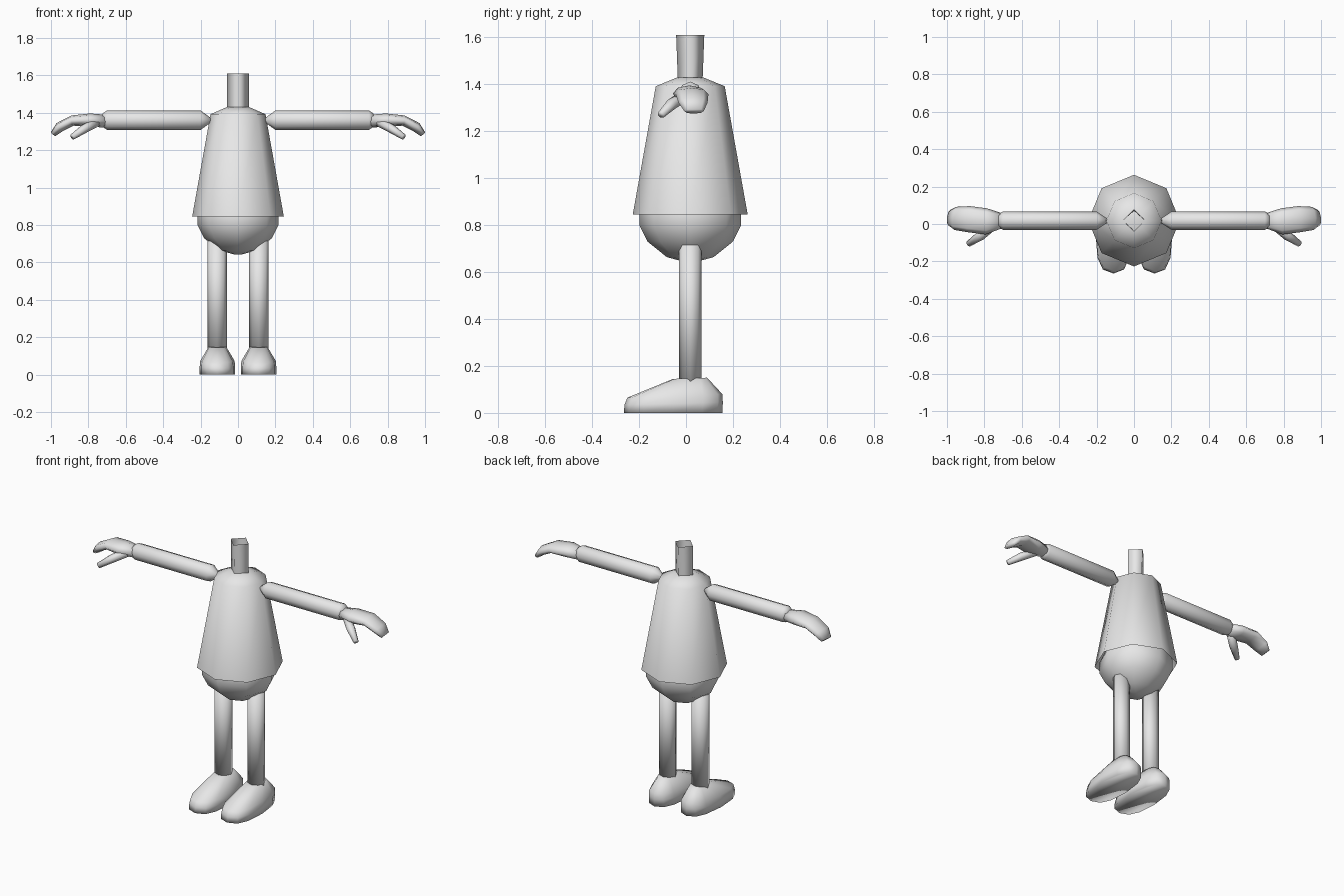
import bpy, bmesh, math
from mathutils import Vector

if "Cube" in bpy.data.objects:
    bpy.data.objects.remove(bpy.data.objects["Cube"])

grey = bpy.data.materials.new("plain_grey")
grey.diffuse_color = (0.8, 0.8, 0.8, 1)
grey.use_nodes = True
grey.node_tree.nodes["Principled BSDF"].inputs["Base Color"].default_value = grey.diffuse_color


def skin(name, rings, cap_start=True, cap_end=True, mirror=False):
    """Bridge a list of equal-length vertex rings into a smooth surface."""
    bm = bmesh.new()
    loops = [[bm.verts.new(p) for p in ring] for ring in rings]
    n = len(loops[0])
    for a, b in zip(loops, loops[1:]):
        for i in range(n):
            j = (i + 1) % n
            bm.faces.new((a[i], a[j], b[j], b[i]))
    if cap_start:
        bm.faces.new(loops[0][::-1])
    if cap_end:
        bm.faces.new(loops[-1])
    bmesh.ops.recalc_face_normals(bm, faces=bm.faces)
    for f in bm.faces:
        f.smooth = True
    mesh = bpy.data.meshes.new(name)
    bm.to_mesh(mesh)
    bm.free()
    mesh.materials.append(grey)
    obj = bpy.data.objects.new(name, mesh)
    bpy.context.collection.objects.link(obj)
    if mirror:
        obj.modifiers.new("mirror", 'MIRROR').use_mirror_merge = False
    return obj


def tube(name, stations, sides=8, **options):
    """Loft ellipses (x, y, z, side radius, up radius) along a path."""
    pts = [Vector(s[:3]) for s in stations]
    rings = []
    for k, (p, s) in enumerate(zip(pts, stations)):
        t = (pts[min(k + 1, len(pts) - 1)] - pts[max(k - 1, 0)]).normalized()
        if abs(t.z) > 0.99:
            side, up = Vector((1, 0, 0)), Vector((0, 1, 0))
        else:
            side = Vector((0, 0, 1)).cross(t).normalized()
            up = t.cross(side)
        angles = [2 * math.pi * i / sides for i in range(sides)]
        rings.append([p + side * s[3] * math.cos(a) + up * s[4] * math.sin(a)
                      for a in angles])
    return skin(name, rings, **options)


CY = 0.018  # body axis in y

# Tunic-shaped torso, open at the hem, and open square neck
tube("torso", [(0, CY, 0.845, 0.245, 0.245), (0, CY, 1.392, 0.147, 0.147),
               (0, CY, 1.43, 0.06, 0.055)], cap_start=False)
tube("neck", [(0, CY, 1.425, 0.06, 0.053), (0, CY, 1.61, 0.06, 0.06)],
     sides=4, cap_start=False, cap_end=False)

# Rounded hips
hip_profile = [(0.642, 0.02), (0.664, 0.10), (0.73, 0.182), (0.80, 0.217),
               (0.87, 0.217), (0.95, 0.18), (1.02, 0.10), (1.04, 0.02)]
tube("hips", [(0, CY, z, r, r) for z, r in hip_profile])

# Legs
tube("legs", [(0.112, CY, 0.13, 0.052, 0.048), (0.112, CY, 0.74, 0.052, 0.048)],
     mirror=True)


# Shoes: stacked rounded outlines, each tilted from toe to heel
def shoe_ring(y0, y1, half, z_toe, z_heel, sides=12):
    ring = []
    for i in range(sides):
        a = 2 * math.pi * i / sides
        c, s = math.cos(a), math.sin(a)
        u = math.copysign(abs(c) ** 0.75, c)
        v = math.copysign(abs(s) ** 0.75, s)
        width = half * (1 - 0.12 * max(v, 0))
        ring.append((0.11 + width * u, (y0 + y1) / 2 + v * (y1 - y0) / 2,
                     z_toe + (z_heel - z_toe) * (v + 1) / 2))
    return ring


skin("shoes", [shoe_ring(-0.265, 0.155, 0.095, 0, 0),
               shoe_ring(-0.262, 0.157, 0.095, 0.035, 0.045),
               shoe_ring(-0.25, 0.155, 0.092, 0.065, 0.08),
               shoe_ring(-0.055, 0.09, 0.048, 0.145, 0.15)], mirror=True)

# Arms with pointed shoulder ends
tube("arms", [(0.145, CY, 1.36, 0.012, 0.012), (0.20, CY, 1.36, 0.049, 0.052),
              (0.70, CY, 1.36, 0.049, 0.052), (0.725, CY, 1.36, 0.035, 0.035)],
     mirror=True)

# Mitten hands curving down, with a thumb pointing forward
tube("hands", [(0.71, 0.018, 1.355, 0.042, 0.034), (0.79, 0.014, 1.36, 0.070, 0.036),
               (0.885, 0.026, 1.358, 0.070, 0.028), (0.955, 0.030, 1.322, 0.062, 0.027),
               (0.988, 0.034, 1.286, 0.042, 0.016)], mirror=True)
tube("thumbs", [(0.75, -0.005, 1.352, 0.025, 0.025), (0.82, -0.062, 1.315, 0.026, 0.024),
                (0.886, -0.107, 1.27, 0.016, 0.016)], sides=6, mirror=True)
